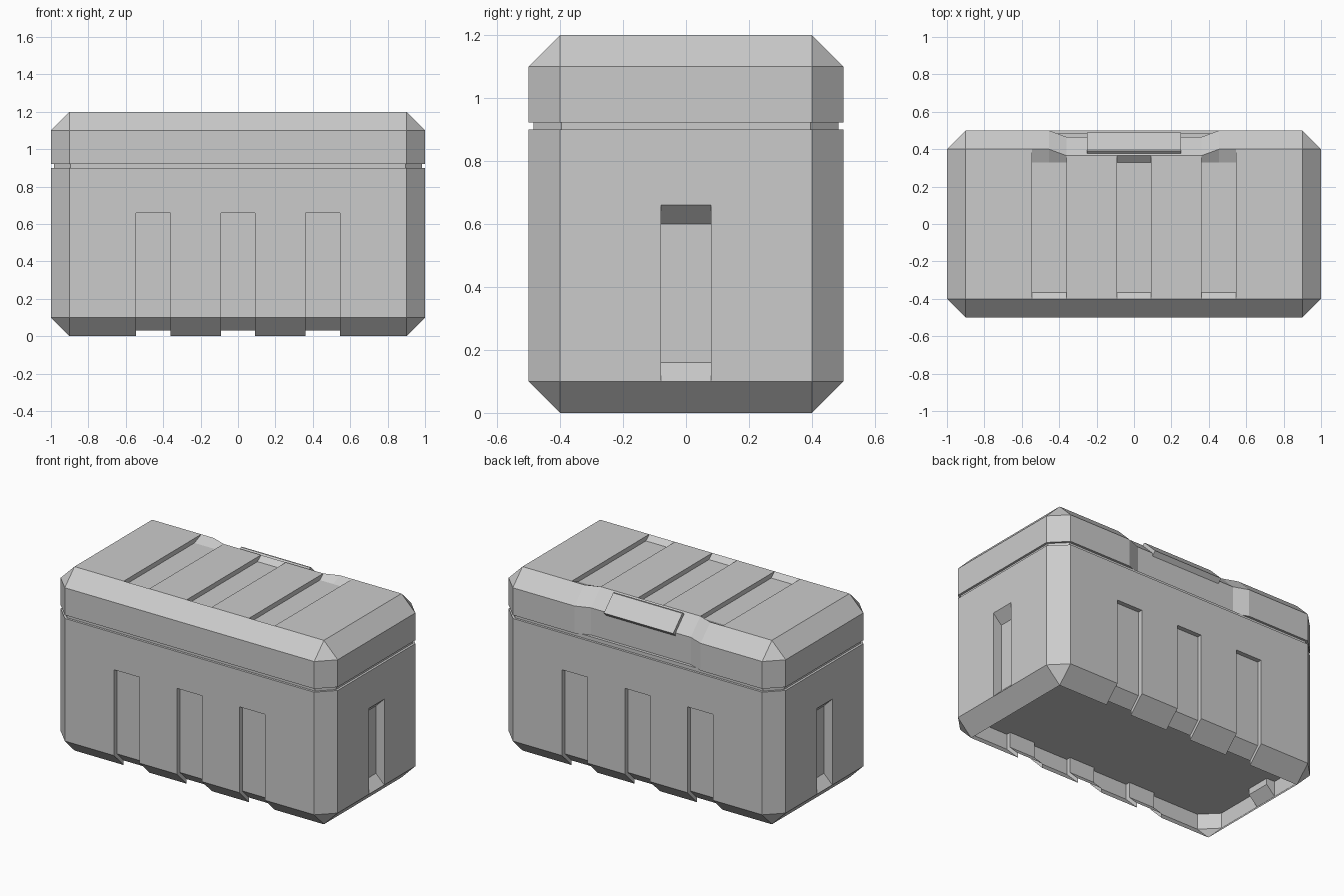
import bpy, bmesh
from mathutils import Vector, Matrix

if "Cube" in bpy.data.objects:
    bpy.data.objects.remove(bpy.data.objects["Cube"])

GROOVES = [(-0.545, -0.36), (-0.09, 0.09), (0.36, 0.545)]


def box(size, centre, chamfer, vertical_only=False):
    bm = bmesh.new()
    bmesh.ops.create_cube(bm, size=1, matrix=Matrix.Translation(centre) @ Matrix.Diagonal((*size, 1)))
    edges = [e for e in bm.edges
             if not vertical_only or abs(e.verts[0].co.z - e.verts[1].co.z) > 1e-4]
    bmesh.ops.bevel(bm, geom=edges, offset=chamfer, segments=1, affect='EDGES')
    return bm


def cut(bm, co, no, clear=False):
    geom = bm.verts[:] + bm.edges[:] + bm.faces[:]
    res = bmesh.ops.bisect_plane(bm, geom=geom, dist=1e-5, plane_co=co, plane_no=no, clear_outer=clear)
    return [g for g in res['geom_cut'] if isinstance(g, bmesh.types.BMEdge)]


def sink(bm, faces, move):
    """Push a patch of faces to new positions and wall its rim."""
    patch = set(faces)
    new = {v: bm.verts.new(move(v.co.copy())) for v in {v for f in patch for v in f.verts}}
    for f in patch:
        for e in f.edges:
            others = [g for g in e.link_faces if g not in patch]
            if others:
                a, b = e.verts
                bm.faces.new((a, b, new[b], new[a]))
    for f in patch:
        bm.faces.new([new[v] for v in f.verts])
    bmesh.ops.delete(bm, geom=list(patch), context='FACES')


def cap(bm, z):
    edges = [e for e in bm.edges if e.is_boundary and all(abs(v.co.z - z) < 1e-4 for v in e.verts)]
    bmesh.ops.contextual_create(bm, geom=edges)


def finish(bm, name):
    bmesh.ops.recalc_face_normals(bm, faces=bm.faces[:])
    me = bpy.data.meshes.new(name)
    bm.to_mesh(me)
    bm.free()
    ob = bpy.data.objects.new(name, me)
    bpy.context.collection.objects.link(ob)
    return ob


# Lower body: chamfered shell, open underneath
body = box((2, 1, 1.2), (0, 0, 0.6), 0.1)
cut(body, (0, 0, 0.9), (0, 0, 1), True)
cut(body, (0, 0, 0.66), (0, 0, 1))
for x in [x for g in GROOVES for x in g]:
    cut(body, (x, 0, 0), (1, 0, 0))
for y in (-0.08, 0.08):
    cut(body, (0, y, 0), (0, 1, 0))
body.normal_update()
bmesh.ops.delete(body, geom=[f for f in body.faces if f.normal.z < -0.9], context='FACES')

# Front and back grooves running down into the bottom chamfer
for s in (-1, 1):
    for x0, x1 in GROOVES:
        faces = [f for f in body.faces if x0 < f.calc_center_median().x < x1
                 and f.calc_center_median().y * s > 0.42 and f.calc_center_median().z < 0.66]
        sink(body, faces, lambda c: Vector((c.x, c.y, 0.03)) if c.z < 0.01
             else Vector((c.x, c.y - s * 0.03, c.z)))

# End grooves with sloped ends
for s in (-1, 1):
    faces = [f for f in body.faces if f.calc_center_median().x * s > 0.99
             and abs(f.calc_center_median().y) < 0.08 and f.calc_center_median().z < 0.66]
    sink(body, faces, lambda c: Vector((c.x - s * 0.06, c.y, 0.16 if c.z < 0.3 else 0.60)))

# Raised floor panel, sliced from the body outline
floor = body.copy()
loop = cut(floor, (0, 0, 0.2), (0, 0, 1))
panel = bmesh.ops.contextual_create(floor, geom=loop)['faces']
bmesh.ops.delete(floor, geom=[f for f in floor.faces if f not in panel], context='FACES')
finish(floor, "floor_panel")
cap(body, 0.9)
finish(body, "crate_body")

# Lid with the rear edge pushed in around the latch
lid = box((2, 1, 1.2), (0, 0, 0.6), 0.1)
cut(lid, (0, 0, 0.922), (0, 0, -1), True)
for x in [x for g in GROOVES for x in g] + [-0.455, 0.455]:
    cut(lid, (x, 0, 0), (1, 0, 0))
for v in lid.verts:
    if abs(v.co.x) < 0.37 and v.co.y > 0.39:
        v.co.y -= 0.035
# Lid top grooves with sloped ends
for x0, x1 in GROOVES:
    faces = [f for f in lid.faces if x0 < f.calc_center_median().x < x1
             and f.calc_center_median().z > 1.199]
    sink(lid, faces, lambda c: Vector((c.x, -0.365 if c.y < 0 else 0.33, 1.17)))
cap(lid, 0.922)
finish(lid, "lid")

# Inset seam ring between body and lid
finish(box((1.97, 0.97, 0.024), (0, 0, 0.911), 0.09, True), "seam_ring")

# Latch plate on the rear chamfer
latch = bmesh.new()
profile = [(0.372, 1.185), (0.387, 1.2), (0.395, 1.2), (0.49, 1.105), (0.465, 1.08)]
f = latch.faces.new([latch.verts.new((-0.25, y, z)) for y, z in profile])
ext = bmesh.ops.extrude_face_region(latch, geom=[f], use_keep_orig=True)
bmesh.ops.translate(latch, vec=(0.5, 0, 0),
                    verts=[g for g in ext['geom'] if isinstance(g, bmesh.types.BMVert)])
finish(latch, "latch_plate")
